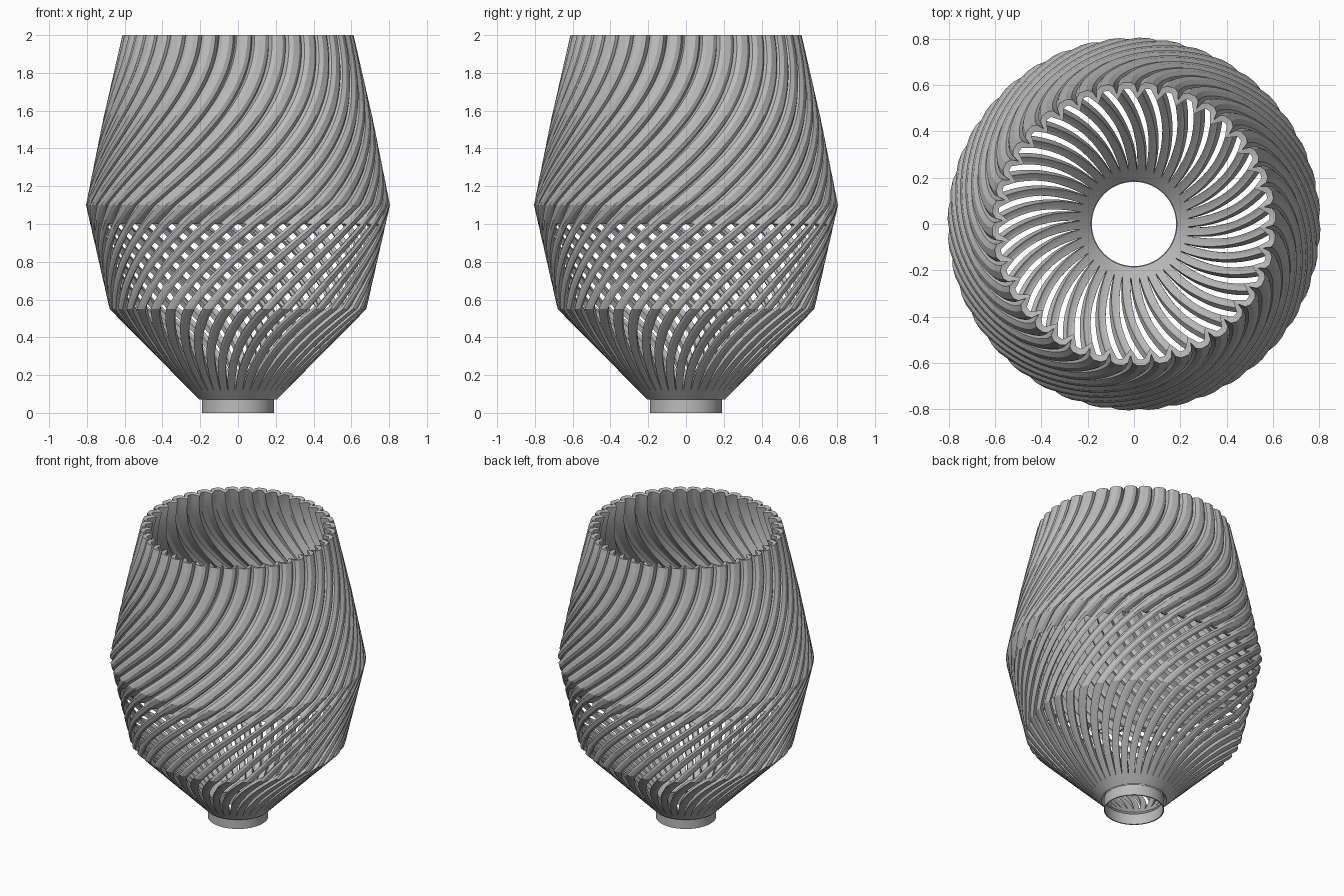
import bpy
import bmesh
import math

cube = bpy.data.objects.get("Cube")
if cube:
    bpy.data.objects.remove(cube, do_unlink=True)

RIBS = 40
TWIST = math.radians(120)
PITCH = math.tau / RIBS
SLIT_LOW, SLIT_HIGH = 0.12, 1.0

grey = bpy.data.materials.new("plain_grey")
grey.use_nodes = True
grey.diffuse_color = (0.5, 0.5, 0.5, 1)
grey.node_tree.nodes["Principled BSDF"].inputs["Base Color"].default_value = (0.5, 0.5, 0.5, 1)


def interpolate(points, z):
    """Piecewise linear value along a short list of (height, value)."""
    for (z0, v0), (z1, v1) in zip(points, points[1:]):
        if z <= z1:
            return v0 + (v1 - v0) * max(0, z - z0) / (z1 - z0)
    return points[-1][1]


OUTLINE = [(0.07, 0.205), (0.55, 0.68), (1.1, 0.805), (1.55, 0.715), (2.0, 0.612)]
HALF_WIDTH = [(0.07, 0.48), (0.12, 0.47), (0.3, 0.34), (0.55, 0.3), (1.0, 0.3), (1.1, 0.4), (2.0, 0.4)]
GROOVE = [(0.07, 0.0), (0.12, 0.0), (0.4, 0.02), (1.0, 0.035), (2.0, 0.045)]


def twist(z):
    t = z / 2
    return TWIST * t * t * (3 - 2 * t)


def finish(name, bm, thickness):
    mesh = bpy.data.meshes.new(name)
    bm.to_mesh(mesh)
    bm.free()
    mesh.materials.append(grey)
    obj = bpy.data.objects.new(name, mesh)
    bpy.context.collection.objects.link(obj)
    wall = obj.modifiers.new("wall", "SOLIDIFY")
    wall.thickness = thickness
    wall.offset = -1
    bpy.ops.object.select_all(action="DESELECT")
    obj.select_set(True)
    bpy.context.view_layer.objects.active = obj
    bpy.ops.object.modifier_apply(modifier=wall.name)
    bpy.ops.object.shade_smooth_by_angle(angle=math.radians(15))
    return obj


def skin(bm, rows, keep):
    """Bridge closed rings of points, keeping the faces the rule allows."""
    rings = [[bm.verts.new(p) for p in row] for row in rows]
    n = len(rings[0])
    for j in range(len(rings) - 1):
        for i in range(n):
            if keep(j, i):
                k = (i + 1) % n
                bm.faces.new((rings[j][i], rings[j][k], rings[j + 1][k], rings[j + 1][i]))
    loose = [v for v in bm.verts if not v.link_faces]
    bmesh.ops.delete(bm, geom=loose, context="VERTS")


# Twisted ribbed shade, with open slits in the lower half
levels = [0.07]
for top, steps in ((SLIT_LOW, 1), (0.55, 14), (SLIT_HIGH, 18), (1.1, 4), (2.0, 30)):
    low = levels[-1]
    levels += [low + (top - low) * (s + 1) / steps for s in range(steps)]


def rib_ring(z):
    radius, half, depth = (interpolate(c, z) for c in (OUTLINE, HALF_WIDTH, GROOVE))
    section = [(-0.5, 1.0), (-half, 0.3), (-half * 0.45, 0.0), (half * 0.45, 0.0), (half, 0.3)]
    ring = []
    for rib in range(RIBS):
        for u, drop in section:
            a = (rib + u) * PITCH + twist(z)
            r = radius - depth * drop
            ring.append((r * math.cos(a), r * math.sin(a), z))
    return ring


def closed_here(j, i):
    middle = (levels[j] + levels[j + 1]) / 2
    return not (SLIT_LOW < middle < SLIT_HIGH and i % 5 in (0, 4))


shade = bmesh.new()
skin(shade, [rib_ring(z) for z in levels], closed_here)
finish("twisted_shade", shade, 0.028)

# Plain collar under the shade
collar = bmesh.new()
circle = [(0.19 * math.cos(k * math.tau / 80), 0.19 * math.sin(k * math.tau / 80)) for k in range(80)]
skin(collar, [[(x, y, z) for x, y in circle] for z in (0, 0.075)], lambda j, i: True)
finish("base_collar", collar, 0.008)
